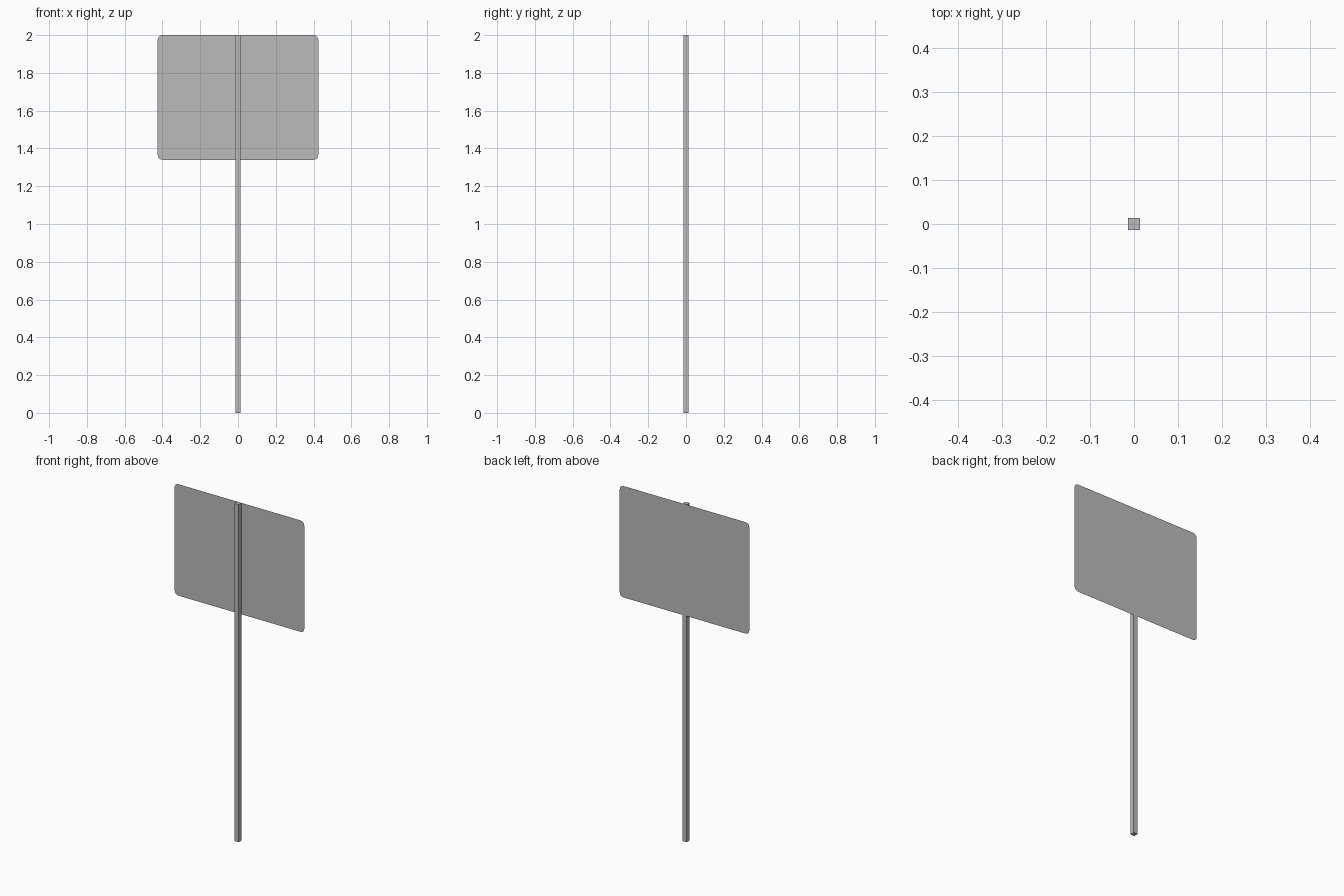
import bpy
import bmesh

cube = bpy.data.objects.get("Cube")
if cube:
    bpy.data.objects.remove(cube, do_unlink=True)

HALF = 0.0135          # half the post width
TOP, BOTTOM = 2.0, 1.34
HALF_WIDTH = 0.425

grey = bpy.data.materials.new("plain grey")
grey.use_nodes = True
colour = (0.5, 0.5, 0.5, 1)
grey.diffuse_color = colour
grey.node_tree.nodes["Principled BSDF"].inputs["Base Color"].default_value = colour


def add_object(name, bm):
    mesh = bpy.data.meshes.new(name)
    bm.to_mesh(mesh)
    bm.free()
    mesh.materials.append(grey)
    obj = bpy.data.objects.new(name, mesh)
    bpy.context.collection.objects.link(obj)
    return obj


# Square post
bm = bmesh.new()
bmesh.ops.create_cube(bm, size=1)
for v in bm.verts:
    v.co = (v.co.x * 2 * HALF, v.co.y * 2 * HALF, (v.co.z + 0.5) * TOP)
add_object("post", bm)

# Thin sheet with rounded corners, fixed to the back of the post
bm = bmesh.new()
corners = [(1, BOTTOM), (-1, BOTTOM), (-1, TOP), (1, TOP)]
verts = [bm.verts.new((side * HALF_WIDTH, HALF + 0.0003, z)) for side, z in corners]
bm.faces.new(verts)
bmesh.ops.bevel(bm, geom=verts, offset=0.025, segments=4, profile=0.5, affect='VERTICES')
add_object("sign_panel", bm)
